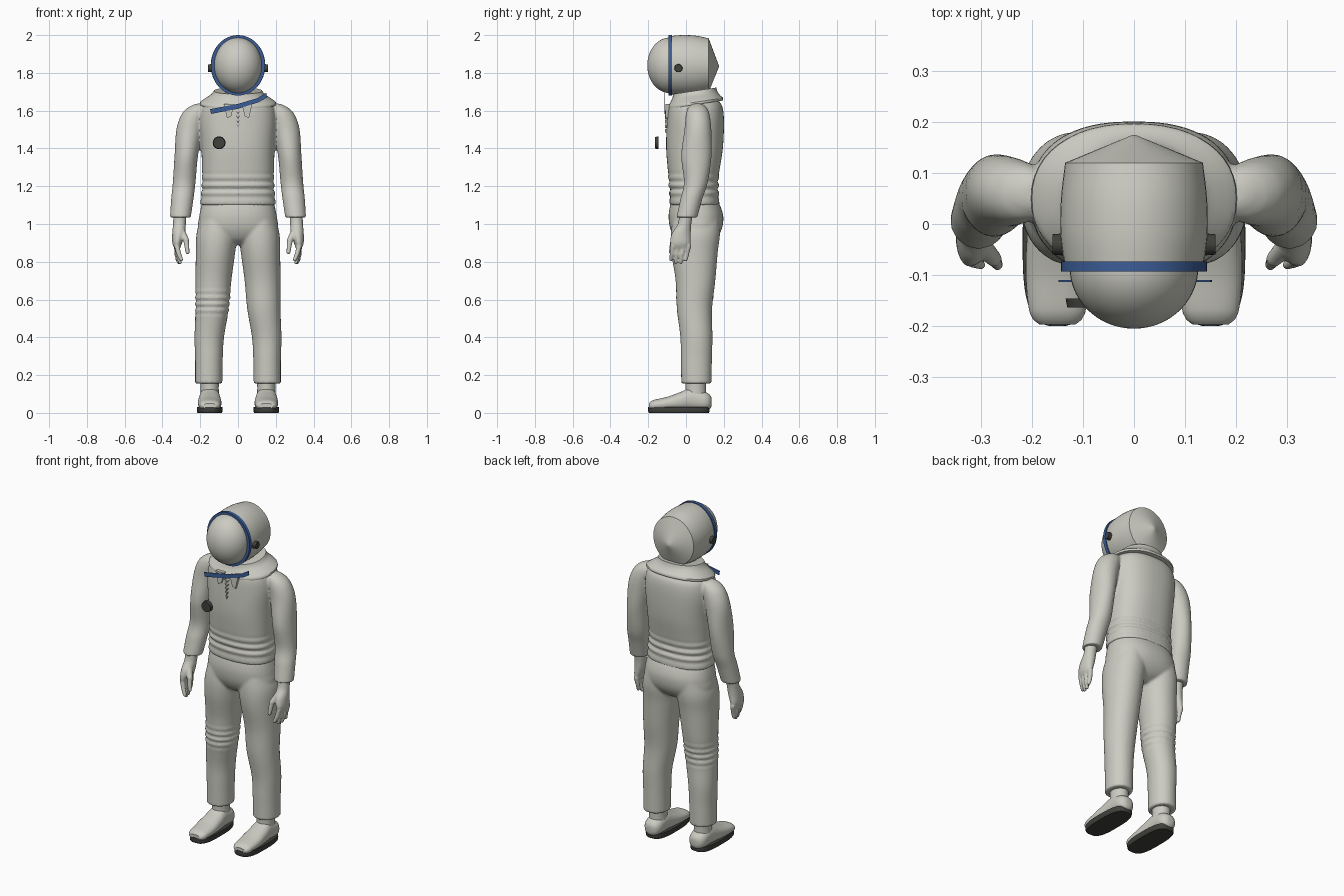
import bpy, bmesh, math
from mathutils import Vector, Matrix

cube = bpy.data.objects.get("Cube")
if cube:
    bpy.data.objects.remove(cube, do_unlink=True)


def material(name, rgb):
    m = bpy.data.materials.new(name)
    m.use_nodes = True
    m.diffuse_color = (*rgb, 1)
    m.node_tree.nodes["Principled BSDF"].inputs["Base Color"].default_value = (*rgb, 1)
    return m


SUIT = material("suit_grey", (0.6, 0.6, 0.54))
BLUE = material("trim_blue", (0.045, 0.11, 0.31))
DARK = material("dark_rubber", (0.05, 0.05, 0.045))
crisp = []


def spline(a, b, c, d, t):
    return 0.5 * (2 * b + (c - a) * t + (2 * a - 5 * b + 4 * c - d) * t * t
                  + (3 * b - a - 3 * c + d) * t ** 3)


def loft(bm, keys, axis="z", n=2.3, side=1, tilt=0, ripple=None, step=0.01, sides=48):
    """Capped loft; each key is (position, centre x, centre other, radius x, radius other)."""
    rows = []
    for i in range(len(keys) - 1):
        p = [keys[max(i - 1, 0)], keys[i], keys[i + 1], keys[min(i + 2, len(keys) - 1)]]
        count = max(2, math.ceil(abs(p[2][0] - p[1][0]) / step))
        rows += [[spline(*v, k / count) for v in zip(*p)] for k in range(count)]
    rows.append(keys[-1])
    rings = []
    for u, cx, cv, rx, rv in rows:
        ring = []
        grow = ripple(u) if ripple else 0
        for k in range(sides):
            a = math.tau * k / sides
            c, s = math.cos(a), math.sin(a)
            px = side * cx + (rx + grow) * math.copysign(abs(c) ** (2 / n), c)
            dv = (rv + grow) * math.copysign(abs(s) ** (2 / n), s)
            co = (px, cv + dv, u + tilt * dv) if axis == "z" else (px, u, cv + dv)
            ring.append(bm.verts.new(co))
        rings.append(ring)
    for r, q in zip(rings, rings[1:]):
        for k in range(sides):
            j = (k + 1) % sides
            bm.faces.new((r[k], r[j], q[j], q[k]))
    bm.faces.new(rings[0])
    bm.faces.new(rings[-1])


def limb(bm, p, q, r1, r2):
    """Tapered capsule between two points."""
    p, q = Vector(p), Vector(q)
    turn = (q - p).to_track_quat("Z", "Y").to_matrix().to_4x4()
    bmesh.ops.create_cone(bm, cap_ends=True, segments=16, radius1=r1, radius2=r2,
                          depth=(q - p).length, matrix=Matrix.Translation((p + q) / 2) @ turn)
    for c, r in ((p, r1), (q, r2)):
        bmesh.ops.create_uvsphere(bm, u_segments=16, v_segments=10, radius=r,
                                  matrix=Matrix.Translation(c))


def finish(name, bm, mat, mirror=False, voxel=0):
    bmesh.ops.recalc_face_normals(bm, faces=bm.faces[:])
    me = bpy.data.meshes.new(name)
    bm.to_mesh(me)
    bm.free()
    me.materials.append(mat)
    ob = bpy.data.objects.new(name, me)
    bpy.context.collection.objects.link(ob)
    if mirror:
        ob.modifiers.new("Mirror", "MIRROR").use_mirror_merge = False
    if voxel:
        rm = ob.modifiers.new("Blend", "REMESH")
        rm.mode, rm.voxel_size, rm.use_smooth_shade = "VOXEL", voxel, True
        sm = ob.modifiers.new("Soften", "SMOOTH")
        sm.factor, sm.iterations = 0.5, 3
    else:
        crisp.append(ob)
    return ob


def part(name, keys, mat=SUIT, mirror=False, **kw):
    bm = bmesh.new()
    loft(bm, keys, **kw)
    return finish(name, bm, mat, mirror)


def disc(name, centre, direction, radius, depth, mat, mirror=False):
    bm = bmesh.new()
    turn = Vector(direction).to_track_quat("Z", "Y").to_matrix().to_4x4()
    bmesh.ops.create_cone(bm, cap_ends=True, segments=24, radius1=radius, radius2=radius * 0.9,
                          depth=depth, matrix=Matrix.Translation(centre) @ turn)
    return finish(name, bm, mat, mirror)


def plate(name, outline, y, depth, mat, mirror=False):
    bm = bmesh.new()
    face = bm.faces.new([bm.verts.new((x, y, z)) for x, z in outline])
    new = bmesh.ops.extrude_face_region(bm, geom=[face])["geom"]
    bmesh.ops.translate(bm, vec=(0, depth, 0), verts=[v for v in new if isinstance(v, bmesh.types.BMVert)])
    return finish(name, bm, mat, mirror)


def folds(low, high, pitch, height):
    def f(z):
        if not low < z < high:
            return 0
        t = (z - low) / (high - low)
        return height * math.sin(math.pi * t) * math.sin(math.tau * (z - low) / pitch)
    return f


# Jacket: torso and both sleeves blended together
bm = bmesh.new()
loft(bm, [(1.1, 0, .045, .2, .132), (1.16, 0, .043, .194, .13), (1.25, 0, .04, .19, .133),
          (1.4, 0, .045, .194, .15), (1.54, 0, .05, .203, .151), (1.62, 0, .05, .192, .143),
          (1.655, 0, .05, .16, .12)], n=2.4, ripple=folds(1.11, 1.28, .042, .006))
for s in (1, -1):
    loft(bm, [(1.035, .305, .005, .055, .055), (1.13, .295, .028, .059, .058),
              (1.22, .285, .052, .06, .063), (1.36, .274, .055, .062, .08),
              (1.5, .257, .063, .069, .071), (1.58, .232, .062, .067, .062),
              (1.62, .208, .06, .052, .046), (1.637, .195, .06, .025, .02)],
         n=2, side=s)
finish("jacket", bm, SUIT, voxel=.007)

# Trousers: hips and legs blended together, with knee creases on one leg
bm = bmesh.new()
loft(bm, [(1.13, 0, .045, .185, .12), (1.08, 0, .05, .198, .138), (1.03, 0, .053, .207, .145),
          (.97, 0, .053, .21, .135), (.92, 0, .05, .16, .105), (.89, 0, .045, .07, .06)])
for s in (1, -1):
    loft(bm, [(1.05, .105, .055, .085, .12), (.95, .112, .05, .107, .13),
              (.85, .119, .045, .104, .123), (.7, .13, .05, .095, .105),
              (.55, .137, .045, .088, .093), (.4, .152, .055, .078, .085),
              (.28, .154, .055, .073, .082), (.155, .155, .055, .072, .08)],
         n=2.1, side=s, ripple=folds(.5, .67, .034, .006) if s < 0 else None)
finish("trousers", bm, SUIT, voxel=.008)

# Hands
bm = bmesh.new()
loft(bm, [(1.06, .308, .002, .034, .036), (1.0, .31, -.008, .034, .036),
          (.95, .314, -.025, .034, .05), (.9, .322, -.03, .026, .054),
          (.872, .322, -.03, .016, .044)], n=2)
for k in range(4):
    base = (.324, -.068 + .027 * k, .885)
    knuckle = (.325 - .006 * abs(k - 2), -.074 + .026 * k, .84)
    tip = (.3 + .007 * k, -.08 + .026 * k, .79 + .014 * abs(k - 1.5))
    limb(bm, base, knuckle, .0145, .0125)
    limb(bm, knuckle, tip, .0125, .01)
limb(bm, (.3, -.04, .96), (.275, -.068, .915), .02, .016)
limb(bm, (.275, -.068, .915), (.267, -.08, .85), .015, .011)
finish("hands", bm, SUIT, mirror=True, voxel=.005)

# Shoes, soles and ankles
part("ankles", [(.08, .15, .052, .05, .056), (.13, .15, .052, .048, .054), (.22, .15, .052, .05, .056)],
     mirror=True, n=2)
part("shoes", [(-.197, .15, .036, .035, .014), (-.175, .15, .04, .054, .027), (-.1, .15, .049, .062, .036),
               (-.03, .15, .061, .06, .049), (.03, .15, .072, .055, .06), (.1, .15, .062, .052, .05),
               (.128, .15, .058, .035, .036), (.136, .15, .058, .015, .018)], axis="y", mirror=True)
part("soles", [(0, .15, -.038, .064, .158), (.008, .15, -.038, .068, .162), (.032, .15, -.038, .068, .162)],
     DARK, mirror=True, n=3)

# Flared collar
part("collar", [(1.632, 0, .05, .2, .146), (1.645, 0, .05, .2, .146), (1.665, 0, .048, .172, .13),
                (1.685, 0, .047, .142, .119), (1.705, 0, .046, .128, .114)], tilt=.15, n=2.2)

# Helmet shell with pointed back, trim ring and domed visor
bm = bmesh.new()
loft(bm, [(-.08, 0, 1.84, .136, .155), (-.02, 0, 1.84, .144, .16), (.05, 0, 1.84, .143, .157),
          (.12, 0, 1.84, .135, .143)], axis="y", n=2)
loft(bm, [(.12, 0, 1.84, .135, .143), (.174, 0, 1.835, .004, .004)], axis="y", n=2)
finish("helmet", bm, SUIT)
part("helmet_ring", [(-.093, 0, 1.84, .143, .16), (-.073, 0, 1.84, .143, .16)], BLUE, axis="y", n=2)
part("visor", [(-.085 - .12 * math.sin(a), 0, 1.84, .126 * math.cos(a), .147 * math.cos(a))
               for a in (math.pi / 2 * k / 14 for k in range(14))]
     + [(-.205, 0, 1.84, .003, .003)], axis="y", n=2)
disc("helmet_knobs", (.147, -.04, 1.825), (1, 0, 0), .022, .026, DARK, mirror=True)

# Chest button, diagonal trim, lapels and lacing
disc("chest_button", (-.1, -.155, 1.43), (0, -1, 0), .034, .018, DARK)
plate("neck_trim", [(-.148, 1.608), (0, 1.636), (.1, 1.665), (.15, 1.695), (.153, 1.67),
                    (.11, 1.645), (0, 1.61), (-.143, 1.583)], -.114, .004, BLUE)
plate("lapels", [(.02, 1.635), (.075, 1.635), (.058, 1.56), (.036, 1.57)], -.108, .02, SUIT, mirror=True)
for k in range(5):
    z, w = 1.6 - .024 * k, .014 - .002 * k
    plate(f"lace_{k + 1}", [(-w, z), (0, z - .012), (w, z), (0, z - .02)], -.11, .009, SUIT)

# Smooth shading with sharp edges kept
bpy.ops.object.select_all(action="DESELECT")
for ob in crisp:
    ob.select_set(True)
bpy.context.view_layer.objects.active = crisp[0]
bpy.ops.object.shade_smooth_by_angle(angle=math.radians(35))
